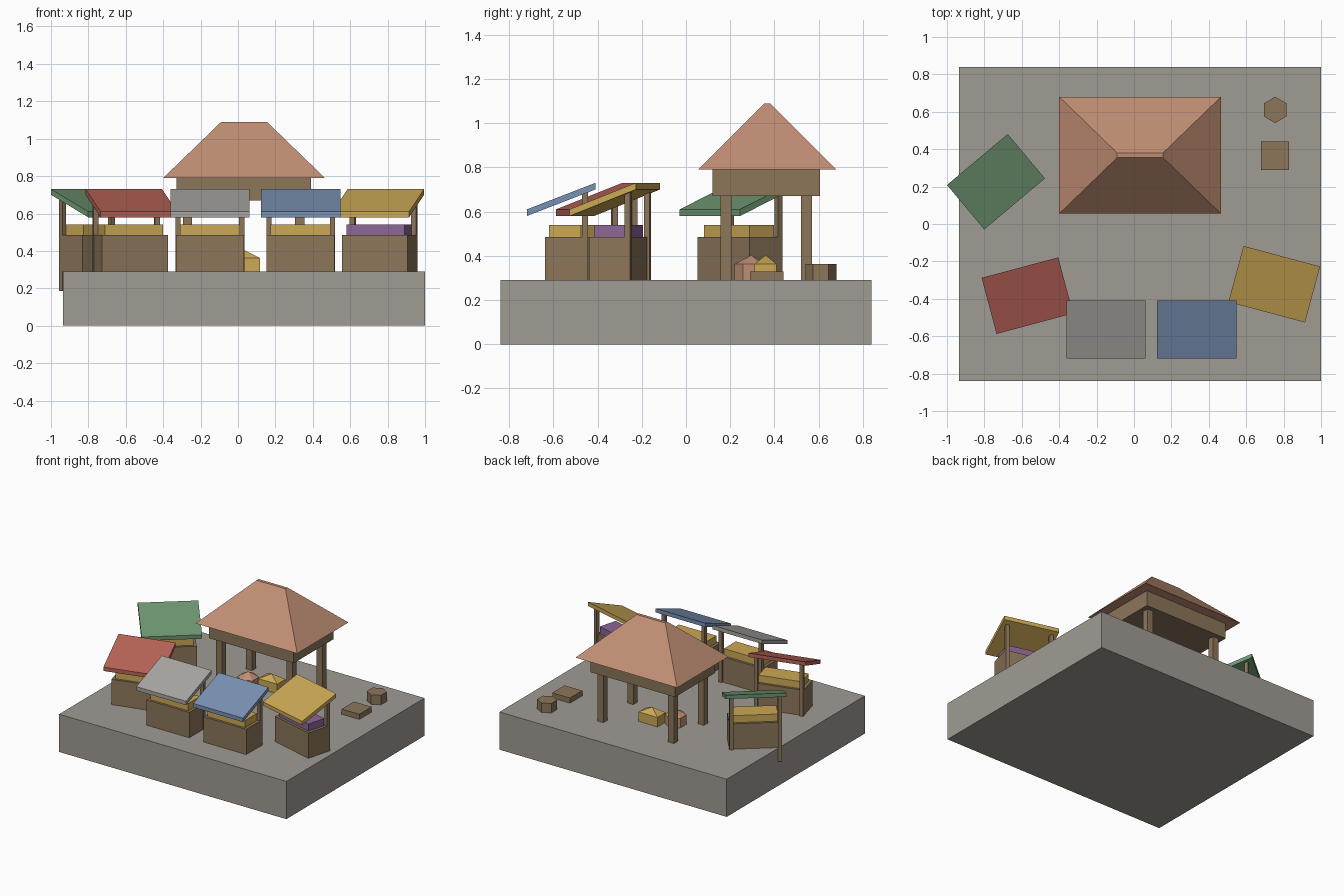
import bpy, bmesh, math
from mathutils import Matrix, Vector

if "Cube" in bpy.data.objects:
    bpy.data.objects.remove(bpy.data.objects["Cube"])


def material(name, r, g, b):
    lin = [((c / 255 + 0.055) / 1.055) ** 2.4 for c in (r, g, b)]
    m = bpy.data.materials.new(name)
    m.diffuse_color = (*lin, 1)
    m.use_nodes = True
    m.node_tree.nodes["Principled BSDF"].inputs["Base Color"].default_value = m.diffuse_color
    return m


STONE = material("stone", 160, 155, 148)
WOOD = material("wood", 140, 118, 90)
CLAY = material("clay", 192, 142, 116)
GREEN = material("green cloth", 110, 150, 114)
RED = material("red cloth", 182, 98, 86)
GREY = material("grey cloth", 168, 166, 161)
BLUE = material("blue cloth", 120, 145, 178)
YELLOW = material("yellow", 203, 168, 85)
PURPLE = material("purple", 140, 102, 150)


def loft(name, rings, mat, frame=Matrix()):
    """Skin a stack of equal-length rings and cap both ends."""
    bm = bmesh.new()
    loops = [[bm.verts.new(frame @ Vector(p)) for p in ring] for ring in rings]
    n = len(loops[0])
    for a, b in zip(loops, loops[1:]):
        for i in range(n):
            bm.faces.new((a[i], a[(i + 1) % n], b[(i + 1) % n], b[i]))
    bm.faces.new(loops[0][::-1])
    bm.faces.new(loops[-1])
    bmesh.ops.remove_doubles(bm, verts=bm.verts, dist=1e-5)
    bmesh.ops.recalc_face_normals(bm, faces=bm.faces)
    me = bpy.data.meshes.new(name)
    bm.to_mesh(me)
    bm.free()
    me.materials.append(mat)
    ob = bpy.data.objects.new(name, me)
    bpy.context.collection.objects.link(ob)
    return ob


def rect(x0, x1, y0, y1, z, rise=0):
    # rise lifts the rear edge
    return [(x0, y0, z), (x1, y0, z), (x1, y1, z + rise), (x0, y1, z + rise)]


def box(name, x0, x1, y0, y1, z0, z1, mat, frame=Matrix(), rise=0):
    return loft(name, [rect(x0, x1, y0, y1, z0, rise),
                       rect(x0, x1, y0, y1, z1, rise)], mat, frame)


def hexagon(x, y, r, z, turn):
    return [(x + r * math.cos(turn + i * math.pi / 3),
             y + r * math.sin(turn + i * math.pi / 3), z) for i in range(6)]


def stall(name, x, y, angle, cloth, goods):
    f = Matrix.Translation((x, y, 0)) @ Matrix.Rotation(math.radians(angle), 4, 'Z')
    box(name + "_counter", -0.182, 0.182, -0.073, 0.108, 0.29, 0.485, WOOD, f)
    box(name + "_goods", -0.16, 0.16, -0.055, 0.09, 0.485, 0.54, goods, f)
    for side, sx in (("left", -0.17), ("right", 0.17)):
        box(f"{name}_{side}_post", sx - 0.0135, sx + 0.0135, 0.095, 0.121,
            0.187, 0.69, WOOD, f)
    box(name + "_awning", -0.212, 0.212, -0.155, 0.155, 0.58, 0.61, cloth, f, 0.12)


# Paved base
box("plaza", -0.935, 1.0, -0.84, 0.84, 0, 0.29, STONE)

# Market stalls in an arc
stall("green_stall", -0.738, 0.226, 40, GREEN, YELLOW)
stall("red_stall", -0.57, -0.383, 15, RED, YELLOW)
stall("grey_stall", -0.15, -0.565, 0, GREY, YELLOW)
stall("blue_stall", 0.335, -0.565, 0, BLUE, YELLOW)
stall("yellow_stall", 0.75, -0.322, -15, YELLOW, PURPLE)

# Pavilion: posts, beam block and hipped roof
for px in (-0.27, 0.33):
    for py in (0.18, 0.545):
        box("pavilion_post", px - 0.025, px + 0.025, py - 0.025, py + 0.025,
            0.29, 0.67, WOOD)
box("pavilion_beam", -0.33, 0.39, 0.12, 0.605, 0.67, 0.79, WOOD)
loft("pavilion_roof", [rect(-0.40, 0.465, 0.055, 0.68, 0.79),
                       rect(-0.09, 0.155, 0.355, 0.38, 1.09)], CLAY)

# Heaped produce under the pavilion
loft("yellow_heap", [rect(-0.045, 0.117, 0.31, 0.41, 0.29),
                     rect(-0.045, 0.117, 0.31, 0.41, 0.363),
                     rect(0.036, 0.036, 0.36, 0.36, 0.403)], YELLOW)
loft("clay_heap", [hexagon(-0.12, 0.295, 0.075, 0.29, math.pi / 6),
                   hexagon(-0.12, 0.295, 0.075, 0.363, math.pi / 6),
                   hexagon(-0.12, 0.295, 0, 0.403, math.pi / 6)], CLAY)

# Barrel and crate
loft("barrel", [hexagon(0.755, 0.61, 0.07, z, math.pi / 2) for z in (0.29, 0.363)], WOOD)
box("crate", 0.68, 0.83, 0.29, 0.44, 0.29, 0.33, WOOD)
